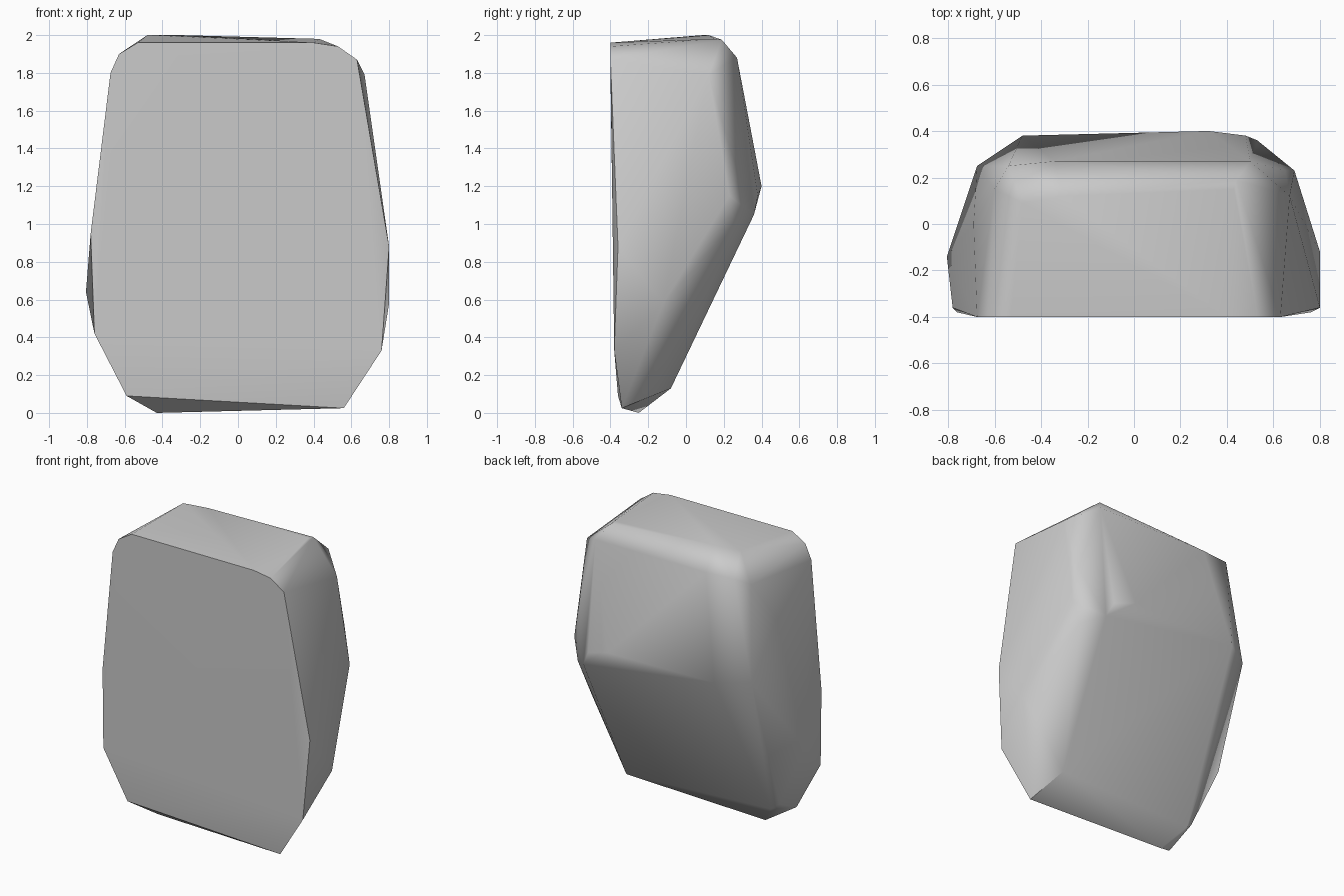
import bpy
import bmesh
import math

# Remove the default object
default_cube = bpy.data.objects.get("Cube")
if default_cube:
    bpy.data.objects.remove(default_cube, do_unlink=True)


def make_material(name, colour):
    material = bpy.data.materials.new(name)
    material.use_nodes = True
    material.diffuse_color = colour
    shader = next(n for n in material.node_tree.nodes if n.type == "BSDF_PRINCIPLED")
    shader.inputs["Base Color"].default_value = colour
    return material


def make_hull(name, corner_groups, material, sharp_angle):
    """Wrap the corners in a convex skin and shade it smooth between sharp edges."""
    mesh = bpy.data.meshes.new(name)
    bm = bmesh.new()
    for group in corner_groups:
        for corner in group:
            bm.verts.new(corner)
    hull = bmesh.ops.convex_hull(bm, input=bm.verts[:], use_existing_faces=False)
    unused = {g for g in hull["geom_interior"] + hull["geom_unused"]
              if isinstance(g, bmesh.types.BMVert)}
    bmesh.ops.delete(bm, geom=list(unused), context="VERTS")
    # Merge nearly flat triangles into broad facets
    bmesh.ops.dissolve_limit(bm, angle_limit=math.radians(1),
                             verts=bm.verts[:], edges=bm.edges[:])
    bmesh.ops.recalc_face_normals(bm, faces=bm.faces[:])
    bm.to_mesh(mesh)
    bm.free()
    mesh.materials.append(material)

    stone = bpy.data.objects.new(name, mesh)
    bpy.context.collection.objects.link(stone)
    bpy.ops.object.select_all(action="DESELECT")
    stone.select_set(True)
    bpy.context.view_layer.objects.active = stone
    bpy.ops.object.shade_smooth_by_angle(angle=math.radians(sharp_angle))
    # Let the large facets dominate the shading so they read as flat
    weighted = stone.modifiers.new("Flat facets", "WEIGHTED_NORMAL")
    weighted.keep_sharp = True
    return stone


# Flat front: upper corners share one plane, lower ones curve back
front_plane = -.4
front_top = [(x, front_plane, z) for x, z in (
    (-.53, 1.96), (.4, 1.96), (.53, 1.94), (.63, 1.87), (-.63, 1.9), (-.675, 1.8))]
front_lower = [
    (-.78, -.36, .95), (.8, -.36, .88),
    (-.76, -.38, .42), (.76, -.38, .33),
    (-.59, -.36, .09), (.56, -.34, .025)]

# Rear rim of the top face and the bevel behind it
top_rim = [
    (-.48, .09, 2), (-.31, .12, 2), (.43, .15, 1.98), (.44, .19, 1.975),
    (.5, .27, 1.88), (-.54, .25, 1.88), (-.34, .27, 1.88)]

# Widest part of the back
back_ridge = [
    (-.48, .38, 1.2), (.32, .4, 1.2), (.48, .38, 1.15), (.53, .36, 1.05),
    (.69, .23, 1.15), (-.675, .25, 1.2), (.65, .25, 1)]

# Sides, from the shoulders down to the widest points
left_flank = [(.67, .12, 1.79), (.65, .23, 1.41), (.8, -.12, .58)]
right_flank = [(-.6, .15, 1.82), (-.69, 0, 1.55), (-.805, -.14, .64)]

# Narrow underside
foot = [(.51, -.08, .13), (-.55, -.14, .15), (-.6, -.16, .19), (-.43, -.25, 0)]

grey = make_material("stone grey", (.6, .6, .6, 1))
make_hull("boulder", (front_top, front_lower, top_rim, back_ridge,
                      left_flank, right_flank, foot), grey, 45)
